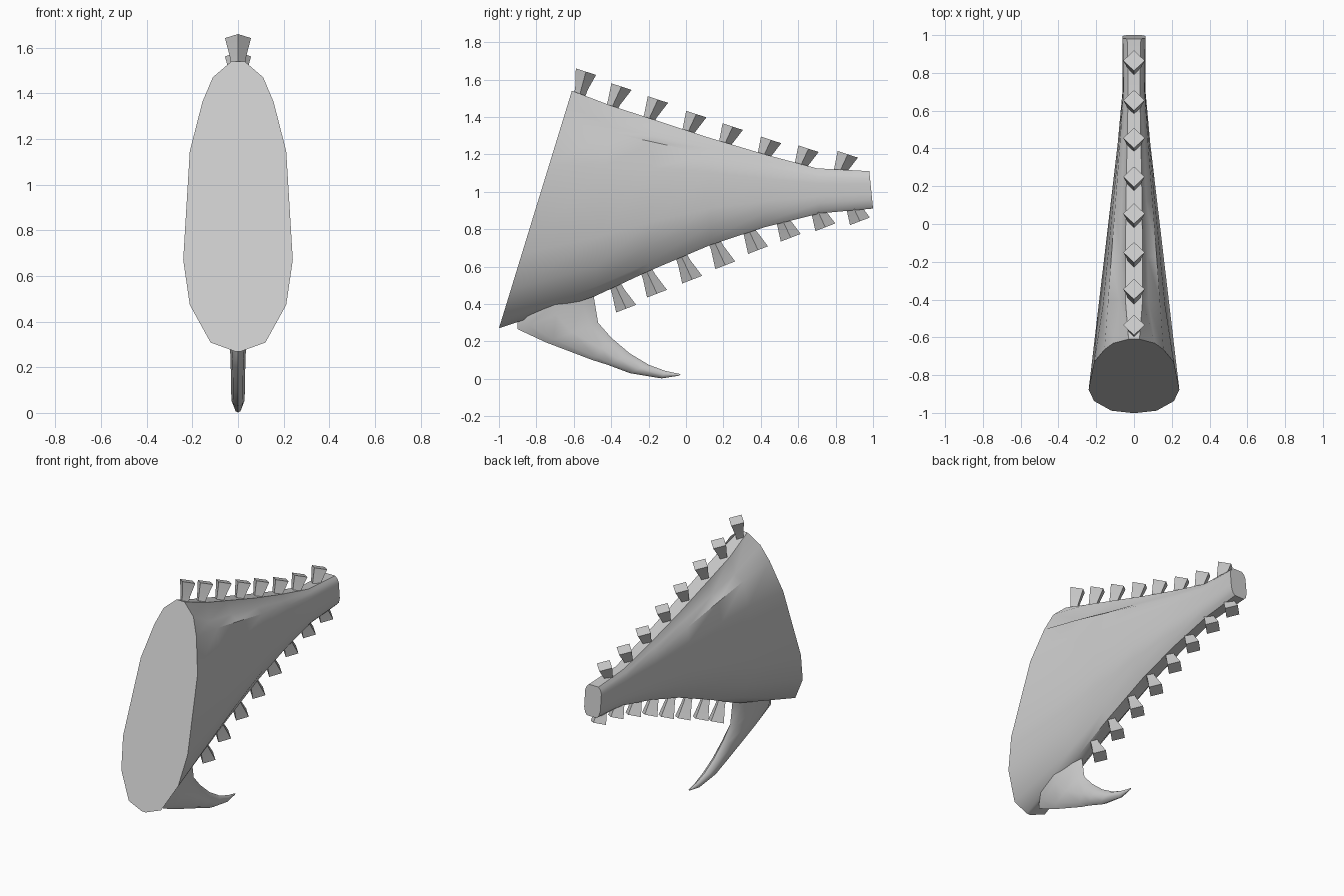
import bpy, bmesh, math
from mathutils import Vector

if "Cube" in bpy.data.objects:
    bpy.data.objects.remove(bpy.data.objects["Cube"])


def make_object(name, rings, angle):
    """Skin a list of closed rings, cap both ends and shade it."""
    bm = bmesh.new()
    loops = [[bm.verts.new(p) for p in ring] for ring in rings]
    n = len(loops[0])
    for a, b in zip(loops, loops[1:]):
        for i in range(n):
            j = (i + 1) % n
            bm.faces.new((a[i], a[j], b[j], b[i]))
    bm.faces.new(loops[0])
    bm.faces.new(loops[-1])
    bmesh.ops.recalc_face_normals(bm, faces=bm.faces[:])
    mesh = bpy.data.meshes.new(name)
    bm.to_mesh(mesh)
    bm.free()
    obj = bpy.data.objects.new(name, mesh)
    bpy.context.collection.objects.link(obj)
    bpy.ops.object.select_all(action='DESELECT')
    obj.select_set(True)
    bpy.context.view_layer.objects.active = obj
    bpy.ops.object.shade_smooth_by_angle(angle=math.radians(angle))
    return obj


# Body: half profiles as (height fraction, width fraction), bottom to top
FRONT = [(0, .06), (.03, .50), (.16, .88), (.315, 1), (.69, .88), (.86, .65), (.945, .46), (1, .12)]
MID = [(0, .18), (.05, .40), (.16, .75), (.315, 1), (.69, .86), (.86, .72), (.89, .40), (1, .24)]
END = [(0, .60), (.08, .85), (.25, 1), (.40, 1), (.65, 1), (.80, 1), (.92, .85), (1, .60)]

# Body stations: bottom (y, z), top (y, z)
STATIONS = [((-1, .27), (-.61, 1.54)), ((-.49, .44), (-.40, 1.46)),
            ((-.20, .575), (-.17, 1.385)), ((.13, .715), (.12, 1.29)),
            ((.42, .81), (.42, 1.20)), ((.72, .885), (.70, 1.125)),
            ((1, .91), (.98, 1.11))]


def body_ring(k):
    (by, bz), (ty, tz) = STATIONS[k]
    width = max(.06, .24 - .118 * (by + .315 * (ty - by) + .877))
    s = ((k - 1) / (len(STATIONS) - 2)) ** 1.3 if k else 0
    half = FRONT if k == 0 else [
        (a[0] + s * (b[0] - a[0]), a[1] + s * (b[1] - a[1])) for a, b in zip(MID, END)]
    right = [(w * width, by + t * (ty - by), bz + t * (tz - bz)) for t, w in half]
    return right + [(-x, y, z) for x, y, z in reversed(right)]


make_object("body", [body_ring(k) for k in range(len(STATIONS))], 40)


# Flared studs with a diamond cross-section
def stud(name, tip, root_offset, slope):
    tip = Vector((0, *tip))
    root = tip + Vector((0, *root_offset))
    along = Vector((0, math.cos(slope), math.sin(slope)))
    side = Vector((1, 0, 0))
    rings = []
    for center, r in ((root, .03), (root.lerp(tip, .35), .035), (tip, .057)):
        rings.append([center + along * r, center + side * r,
                      center - along * r, center - side * r])
    make_object(name, rings, 60)


UPPER = [(-.535, 1.642), (-.345, 1.562), (-.15, 1.493), (.055, 1.415),
         (.25, 1.348), (.455, 1.277), (.655, 1.23), (.865, 1.20)]
LOWER = [(-.32, .375), (-.155, .455), (.033, .53), (.21, .607),
         (.385, .688), (.56, .754), (.745, .81), (.93, .842)]
for i, p in enumerate(UPPER):
    stud(f"upper_stud_{i + 1}", p, (-.06 if i else -.035, -.13), math.radians(-18))
for i, p in enumerate(LOWER):
    stud(f"lower_stud_{i + 1}", p, (-.065, -.13 + .27), math.radians(21))

# Curved fang: inner edge, outer edge, half thickness
FANG = [((-.50, .50), (-.90, .31), .05), ((-.49, .42), (-.90, .265), .04),
        ((-.47, .30), (-.75, .195), .033), ((-.40, .22), (-.50, .10), .031),
        ((-.30, .135), (-.42, .075), .031), ((-.20, .075), (-.30, .03), .028),
        ((-.11, .042), (-.13, .002), .016), ((-.03, .025), (-.035, .017), .003)]
rings = []
for inner, outer, thick in FANG:
    a, b = Vector((0, *inner)), Vector((0, *outer))
    mid, half = (a + b) / 2, (a - b) / 2
    rings.append([mid + half * math.cos(q * math.pi / 4)
                  + Vector((thick * math.sin(q * math.pi / 4), 0, 0)) for q in range(8)])
make_object("fang", rings, 50)
